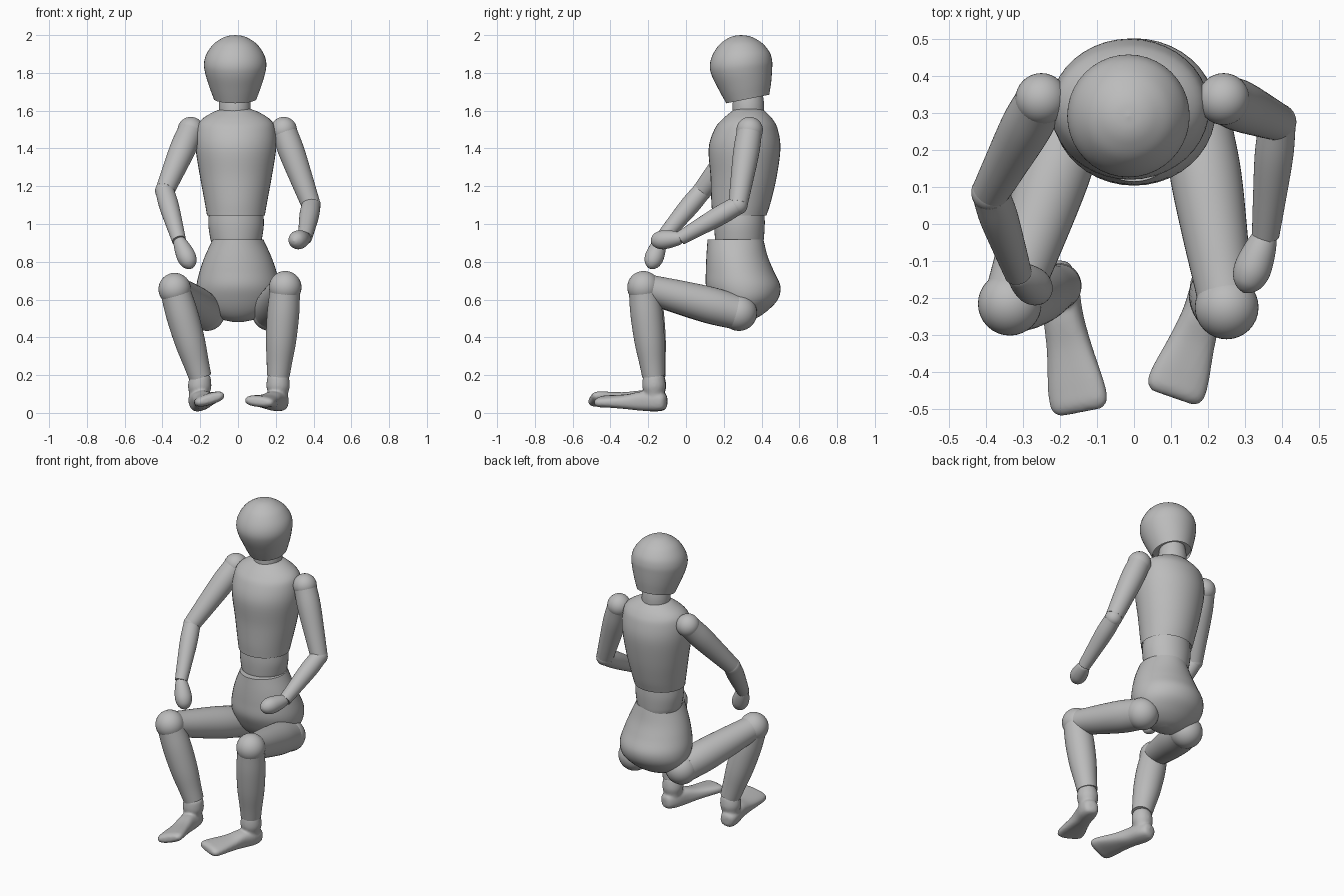
import bpy, bmesh, math
from mathutils import Vector, Matrix

cube = bpy.data.objects.get("Cube")
if cube:
    bpy.data.objects.remove(cube)

grey = bpy.data.materials.new("plain grey")
grey.use_nodes = True
grey.diffuse_color = (0.5, 0.5, 0.5, 1)
grey.node_tree.nodes["Principled BSDF"].inputs["Base Color"].default_value = (0.5, 0.5, 0.5, 1)

SIDES = 40


def finish(bm, name, matrix=None):
    """Turn a bmesh into a smooth grey object."""
    if matrix:
        bm.transform(matrix)
    bmesh.ops.recalc_face_normals(bm, faces=bm.faces)
    mesh = bpy.data.meshes.new(name)
    bm.to_mesh(mesh)
    bm.free()
    mesh.materials.append(grey)
    obj = bpy.data.objects.new(name, mesh)
    bpy.context.collection.objects.link(obj)
    bpy.ops.object.select_all(action='DESELECT')
    obj.select_set(True)
    bpy.context.view_layer.objects.active = obj
    bpy.ops.object.shade_smooth_by_angle(angle=math.radians(40))
    return obj


def spline(rows, steps=5):
    """Smooth rows of numbers with a Catmull-Rom curve."""
    pts = [Vector(r) for r in rows]
    pts = [pts[0] * 2 - pts[1]] + pts + [pts[-1] * 2 - pts[-2]]
    out = []
    for a, b, c, d in zip(pts, pts[1:], pts[2:], pts[3:]):
        for i in range(steps):
            t = i / steps
            out.append(b + (c - a) * (t / 2) + (a * 2 - b * 5 + c * 4 - d) * (t * t / 2)
                       + (b * 3 - a - c * 3 + d) * (t ** 3 / 2))
    return out + [pts[-2]]


def loft(name, rows, matrix=None, cx=0, tilt=0, power=2, recess=0):
    """Rows are (height, centre y, half width, half depth); tilt fades upward."""
    bm = bmesh.new()
    rings = []
    low, high = rows[0][0], rows[-1][0]
    for z, cy, rx, ry in spline(rows):
        ring = []
        slope = tilt * (high - z) / (high - low)
        for i in range(SIDES):
            a = 2 * math.pi * i / SIDES
            c, s = math.cos(a), math.sin(a)
            x = math.copysign(abs(c) ** (2 / power), c) * max(rx, 0.001)
            y = math.copysign(abs(s) ** (2 / power), s) * max(ry, 0.001)
            ring.append(bm.verts.new((cx + x, cy + y, z + slope * y)))
        rings.append(ring)
    for r, q in zip(rings, rings[1:]):
        for i in range(SIDES):
            j = (i + 1) % SIDES
            bm.faces.new((r[i], r[j], q[j], q[i]))
    base = bm.faces.new(rings[0][::-1])
    bm.faces.new(rings[-1])
    if recess:
        bmesh.ops.inset_region(bm, faces=[base], thickness=0.015)
        bmesh.ops.translate(bm, verts=base.verts, vec=(0, 0, recess))
    return finish(bm, name, matrix)


def limb(name, a, b, radii):
    """Round tapered segment from a to b; radii are (fraction, radius)."""
    a, b = Vector(a), Vector(b)
    d = b - a
    m = Matrix.Translation(a) @ d.to_track_quat('Z', 'Y').to_matrix().to_4x4()
    return loft(name, [(f * d.length, 0, r, r) for f, r in radii], m)


def ball(name, p, r):
    bm = bmesh.new()
    bmesh.ops.create_uvsphere(bm, u_segments=32, v_segments=20, radius=r)
    return finish(bm, name, Matrix.Translation(p))


# Head, neck and trunk
loft("head", [(1.662, .327, .113, .114), (1.73, .313, .138, .138), (1.80, .297, .159, .159),
              (1.85, .291, .165, .165), (1.90, .291, .152, .152), (1.95, .291, .117, .117),
              (1.98, .291, .076, .076), (1.995, .291, .04, .04), (2.0, .291, 0, 0)],
     cx=-.015, tilt=.2, recess=.025)
loft("neck", [(1.57, .33, .083, .083), (1.64, .33, .083, .083), (1.72, .33, .07, .07)], cx=-.017)
loft("chest", [(1.045, .283, .153, .143), (1.12, .292, .166, .158), (1.25, .305, .19, .175),
               (1.4, .31, .213, .19), (1.5, .318, .208, .168), (1.55, .325, .185, .137),
               (1.59, .33, .125, .096), (1.61, .33, .075, .07)], cx=-.011, recess=.02)
loft("waist", [(.90, .283, .13, .126), (.93, .283, .138, .13), (1.0, .283, .147, .134),
               (1.08, .283, .142, .132)], cx=-.01)
loft("pelvis", [(.917, .262, .135, .148), (.83, .27, .175, .162), (.75, .285, .203, .18),
                (.67, .303, .22, .197), (.60, .31, .212, .176), (.54, .30, .172, .13),
                (.50, .29, .105, .08), (.482, .285, .03, .03)])


# Arms
def arm(side, shoulder, elbow, wrist, tip):
    ball(side + "_shoulder", shoulder, .07)
    limb(side + "_upper_arm", shoulder, elbow, [(.03, .067), (.3, .069), (.7, .059), (.98, .051)])
    ball(side + "_elbow", elbow, .051)
    limb(side + "_forearm", elbow, wrist, [(.03, .05), (.3, .052), (.7, .044), (1, .037)])
    limb(side + "_hand", wrist, tip, [(-.05, .026), (.03, .034), (.3, .045), (.6, .05), (.82, .041),
                                      (.95, .022), (1, .002)])


arm("left", (.242, .337, 1.497), (.387, .275, 1.1), (.355, -.03, .925), (.295, -.185, .91))
arm("right", (-.25, .337, 1.497), (-.388, .085, 1.175), (-.312, -.135, .912), (-.245, -.19, .765))


# Feet: a flattened loft blended with the ankle
def foot(side, ankle, heel, toe, roll):
    heel, toe = Vector(heel), Vector(toe)
    d = (toe - heel).normalized()
    s = (Vector((0, 0, 1)).cross(d) + Vector((0, 0, roll))).normalized()
    s = (s - d * s.dot(d)).normalized()
    up = d.cross(s)
    n = (toe - heel).length
    m = Matrix((s, up, d)).transposed().to_4x4()
    m.translation = heel
    sole = loft(side + "_foot", [(-.065, .055, .018, .025), (-.05, .055, .042, .043),
                                 (0, .057, .055, .053), (.25 * n, .055, .053, .05),
                                 (.5 * n, .05, .062, .038), (.8 * n, .049, .079, .031),
                                 (.94 * n, .047, .079, .028), (n, .047, .062, .014)], m, power=2.6)
    post = limb("ankle_post", ankle, heel + up * .06,
                [(-.12, .045), (.02, .056), (.4, .062), (.7, .054), (1, .05)])
    sole.select_set(True)
    bpy.context.view_layer.objects.active = sole
    bpy.ops.object.join()
    remesh = sole.modifiers.new("blend", 'REMESH')
    remesh.mode = 'VOXEL'
    remesh.voxel_size = .007
    remesh.use_smooth_shade = True
    soften = sole.modifiers.new("soften", 'SMOOTH')
    soften.factor = .5
    soften.iterations = 5


# Legs
def leg(side, hip, knee, ankle, heel, toe, roll):
    ball(side + "_hip", hip, .096)
    limb(side + "_thigh", hip, knee, [(.05, .092), (.3, .096), (.6, .088), (.88, .077), (1, .074)])
    ball(side + "_knee", knee, .086)
    limb(side + "_shin", knee, ankle, [(.05, .08), (.3, .085), (.6, .08), (.85, .067), (1, .06)])
    foot(side, ankle, heel, toe, roll)


leg("left", (.17, .28, .53), (.25, -.225, .665), (.213, -.172, .195),
    (.205, -.165, .006), (.10, -.468, .014), -.1)
leg("right", (-.165, .28, .53), (-.335, -.215, .655), (-.2, -.168, .19),
    (-.19, -.165, .008), (-.13, -.508, .03), .3)
